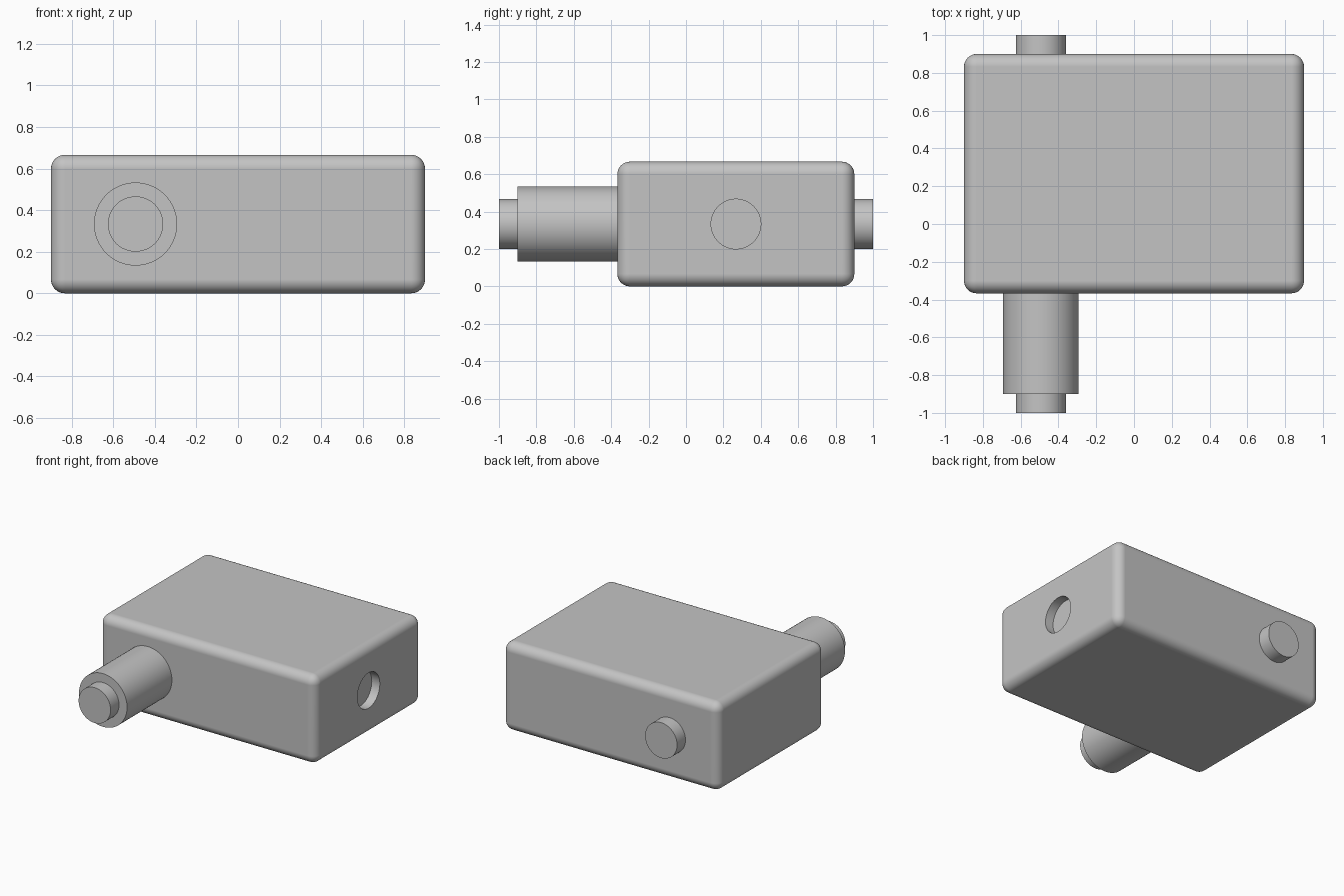
import bpy
import bmesh
from math import radians
from mathutils import Matrix, Vector

cube = bpy.data.objects.get("Cube")
if cube:
    bpy.data.objects.remove(cube, do_unlink=True)

grey = bpy.data.materials.new("plain grey")
grey.use_nodes = True
colour = (0.55, 0.55, 0.55, 1)
grey.diffuse_color = colour
grey.node_tree.nodes["Principled BSDF"].inputs["Base Color"].default_value = colour

MID_Z = 1 / 3
SHAFT_X = -0.493
SMALL_R = 0.133


def add_object(name, bm):
    mesh = bpy.data.meshes.new(name)
    bm.to_mesh(mesh)
    bm.free()
    mesh.materials.append(grey)
    obj = bpy.data.objects.new(name, mesh)
    bpy.context.collection.objects.link(obj)
    return obj


def activate(obj):
    bpy.ops.object.select_all(action='DESELECT')
    obj.select_set(True)
    bpy.context.view_layer.objects.active = obj


def smooth(obj):
    activate(obj)
    bpy.ops.object.shade_smooth_by_angle(angle=radians(30))


def cylinder(name, start, end, radius):
    start, end = Vector(start), Vector(end)
    axis = end - start
    bm = bmesh.new()
    place = Matrix.Translation((start + end) / 2) @ axis.to_track_quat('Z', 'Y').to_matrix().to_4x4()
    bmesh.ops.create_cone(bm, cap_ends=True, segments=64, radius1=radius,
                          radius2=radius, depth=axis.length, matrix=place)
    obj = add_object(name, bm)
    smooth(obj)
    return obj


# Rounded housing
bm = bmesh.new()
size = Matrix.Diagonal((1.8, 1.267, 2 * MID_Z, 1))
bmesh.ops.create_cube(bm, size=1, matrix=Matrix.Translation((0, 0.2665, MID_Z)) @ size)
bmesh.ops.bevel(bm, geom=bm.edges[:], offset=0.067, segments=8, profile=0.5,
                affect='EDGES')
housing = add_object("housing", bm)

# Shallow round socket in the side
cutter = cylinder("socket_cutter", (0.833, 0.267, MID_Z), (1.0, 0.267, MID_Z), SMALL_R)
cut = housing.modifiers.new("socket", 'BOOLEAN')
cut.operation = 'DIFFERENCE'
cut.solver = 'EXACT'
cut.object = cutter
activate(housing)
bpy.ops.object.modifier_apply(modifier=cut.name)
bpy.data.objects.remove(cutter, do_unlink=True)
smooth(housing)
normals = housing.modifiers.new("flat_faces", 'WEIGHTED_NORMAL')
normals.keep_sharp = True

# Stepped front shaft and rear stub
for name, y_start, y_end, radius in (
        ("front_sleeve", -0.35, -0.9, 0.2),
        ("front_shaft_tip", -0.89, -1.0, SMALL_R),
        ("rear_stub", 0.89, 1.0, SMALL_R)):
    cylinder(name, (SHAFT_X, y_start, MID_Z), (SHAFT_X, y_end, MID_Z), radius)
